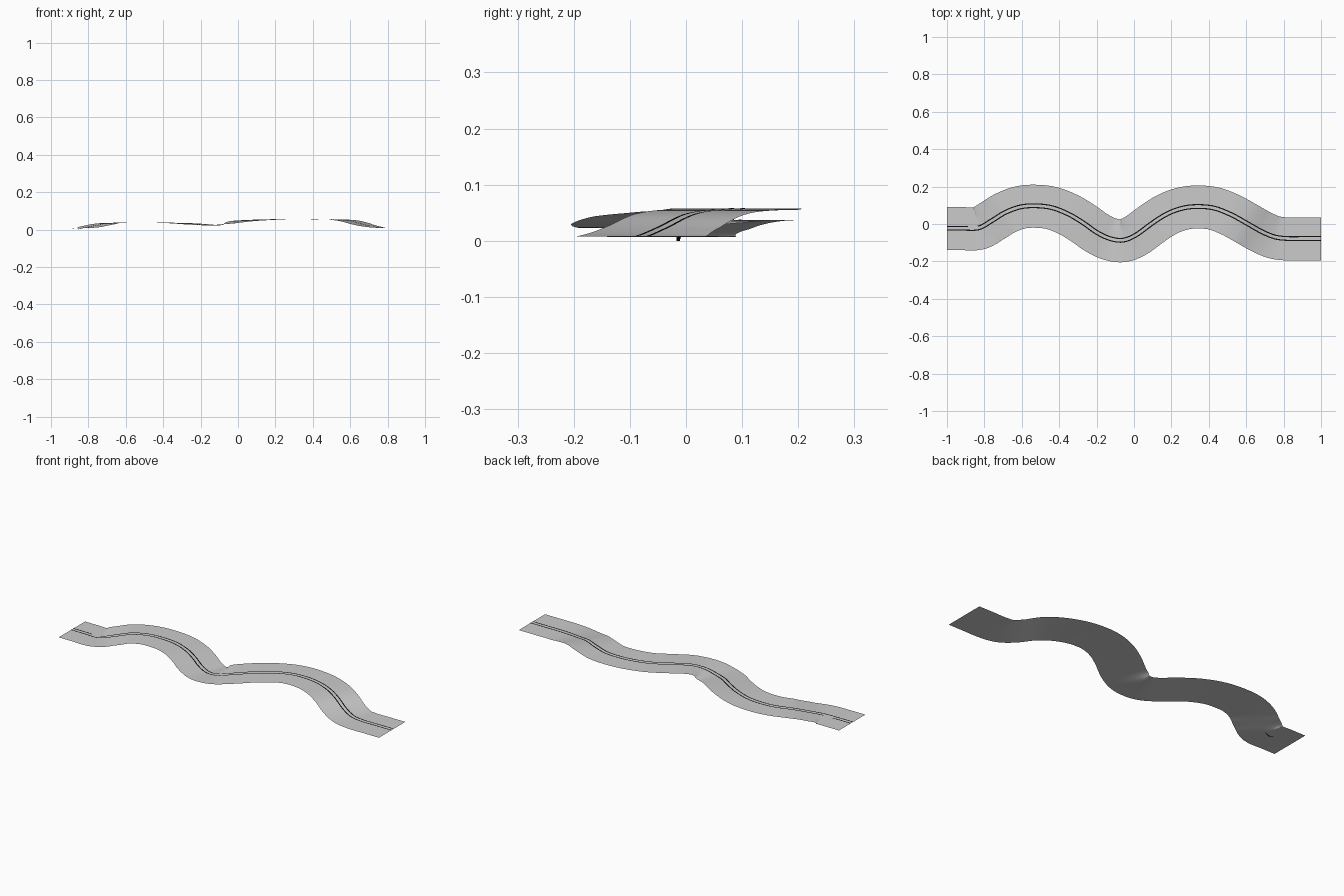
import bpy, bmesh
from mathutils import Vector

if "Cube" in bpy.data.objects:
    bpy.data.objects.remove(bpy.data.objects["Cube"], do_unlink=True)


def material(name, value):
    mat = bpy.data.materials.new(name)
    mat.use_nodes = True
    colour = (value, value, value, 1)
    mat.diffuse_color = colour
    mat.node_tree.nodes["Principled BSDF"].inputs["Base Color"].default_value = colour
    return mat


# Centre line of the winding road
PATH = [(-1, -.025, .008), (-.92, -.025, .008), (-.83, -.023, .008), (-.76, .015, .021),
        (-.69, .058, .034), (-.61, .088, .037), (-.53, .095, .037), (-.44, .085, .037),
        (-.35, .05, .036), (-.27, .002, .032), (-.2, -.047, .027), (-.13, -.08, .023),
        (-.06, -.089, .031), (.01, -.062, .044), (.1, .003, .051), (.18, .053, .054),
        (.26, .082, .057), (.34, .091, .057), (.43, .082, .055), (.52, .047, .054),
        (.6, .003, .046), (.68, -.042, .024), (.75, -.071, .011), (.82, -.08, .008),
        (.91, -.08, .008), (1, -.08, .008)]


def smooth_path(points, steps=6):
    pts = [Vector(p) for p in points]
    pts = [2 * pts[0] - pts[1]] + pts + [2 * pts[-1] - pts[-2]]
    out = []
    for a, b, c, d in zip(pts, pts[1:], pts[2:], pts[3:]):
        for i in range(steps):
            t = i / steps
            out.append(b + (c - a) * t / 2 + (2 * a - 5 * b + 4 * c - d) * t**2 / 2
                       + (3 * b - a - 3 * c + d) * t**3 / 2)
    return out + [pts[-2]]


CENTRE = smooth_path(PATH)


def ribbon(name, offsets, mat, lift=lambda x: 0):
    """Sweep a flat strip along the road; offsets run from right to left."""
    bm = bmesh.new()
    rows = []
    for i, p in enumerate(CENTRE):
        along = CENTRE[min(i + 1, len(CENTRE) - 1)] - CENTRE[max(i - 1, 0)]
        side = Vector((-along.y, along.x, 0)).normalized()
        rows.append([bm.verts.new(p + side * o + Vector((0, 0, lift(p.x)))) for o in offsets])
    for r, s in zip(rows, rows[1:]):
        for j in range(len(offsets) - 1):
            bm.faces.new((r[j], s[j], s[j + 1], r[j + 1])).smooth = True
    mesh = bpy.data.meshes.new(name)
    bm.to_mesh(mesh)
    bm.free()
    mesh.materials.append(mat)
    obj = bpy.data.objects.new(name, mesh)
    bpy.context.collection.objects.link(obj)
    return obj


asphalt = material("pale grey road", .6)
paint = material("black line", .005)

# Road surface
WIDTH = .115
ribbon("road_surface", [WIDTH * k / 4 for k in range(-4, 5)], asphalt)


# Double centre line, with the left line dipping through the road near one end
def raised(x):
    return .0008


def dipping(x):
    return .0008 - .0088 * max(0, 1 - abs(x + .86) / .03)


for name, offset, lift in (("left_line", .0125, dipping), ("right_line", -.0075, raised)):
    ribbon(name, [offset - .003, offset + .003], paint, lift)
